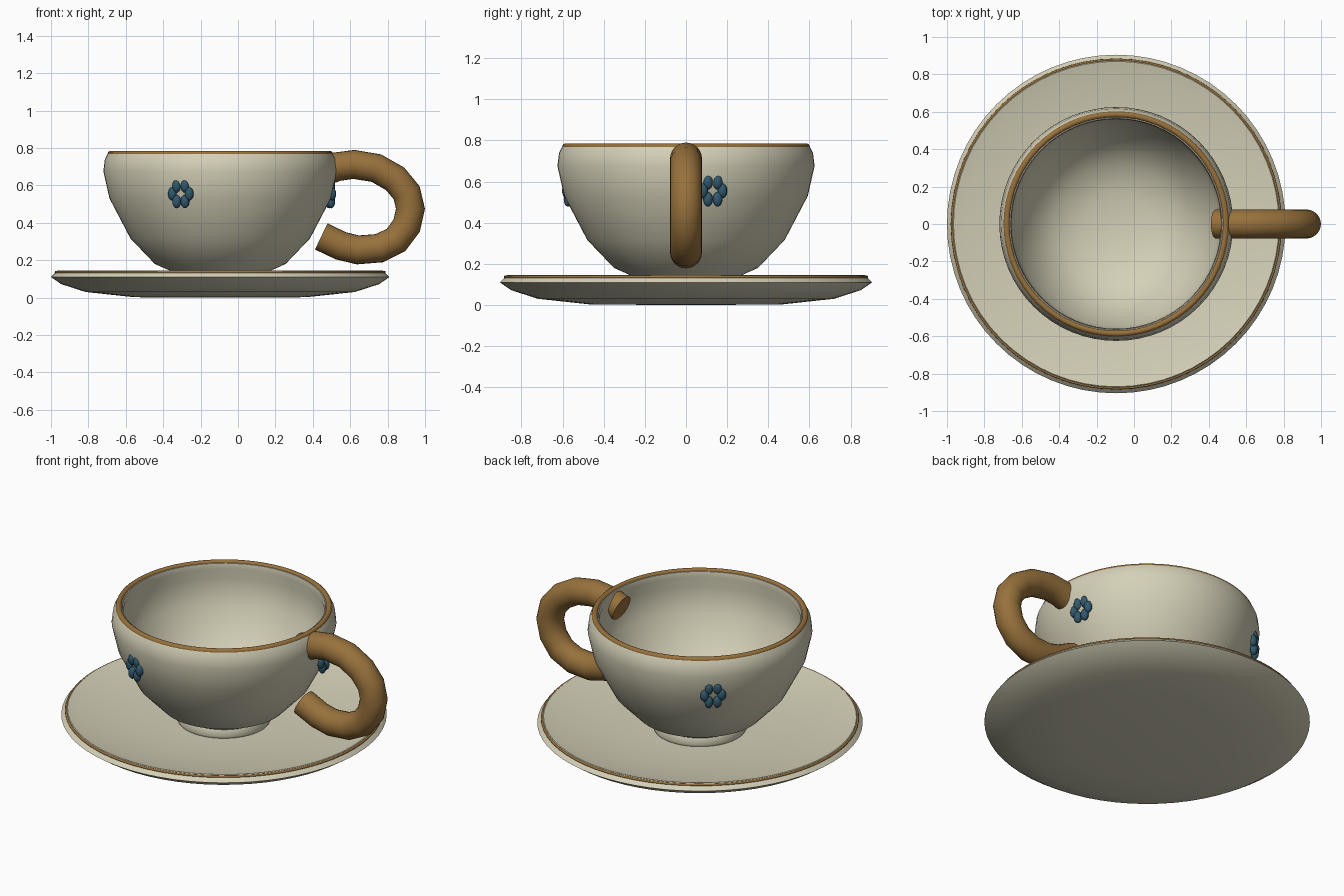
import bpy, bmesh, math
from mathutils import Vector, Matrix

if "Cube" in bpy.data.objects:
    bpy.data.objects.remove(bpy.data.objects["Cube"])

CX = -0.095  # axis of cup and saucer


def material(name, rgb):
    m = bpy.data.materials.new(name)
    m.diffuse_color = (*rgb, 1)
    m.use_nodes = True
    m.node_tree.nodes["Principled BSDF"].inputs["Base Color"].default_value = m.diffuse_color
    return m


CREAM = material("cream glaze", (0.66, 0.63, 0.475))
GOLD = material("antique gold", (0.31, 0.165, 0.045))
BLUE = material("slate blue", (0.03, 0.10, 0.155))


def finish(bm, name, mat, angle=50):
    bmesh.ops.recalc_face_normals(bm, faces=bm.faces)
    me = bpy.data.meshes.new(name)
    bm.to_mesh(me)
    bm.free()
    me.materials.append(mat)
    ob = bpy.data.objects.new(name, me)
    bpy.context.collection.objects.link(ob)
    bpy.ops.object.select_all(action='DESELECT')
    ob.select_set(True)
    bpy.context.view_layer.objects.active = ob
    bpy.ops.object.shade_smooth_by_angle(angle=math.radians(angle))
    return ob


def lathe(name, profile, mat, closed=False, n=64):
    """Revolve an (r, z) profile about the cup axis."""
    bm = bmesh.new()
    vs = [bm.verts.new((CX + r, 0, z)) for r, z in profile]
    es = [bm.edges.new(p) for p in zip(vs, vs[1:] + vs[:1] if closed else vs[1:])]
    bmesh.ops.spin(bm, geom=vs + es, cent=(CX, 0, 0), axis=(0, 0, 1),
                   angle=2 * math.pi, steps=n)
    bmesh.ops.remove_doubles(bm, verts=bm.verts, dist=1e-5)
    return finish(bm, name, mat)


def ring(name, r, z, t):
    lathe(name, [(r + t * math.cos(a * math.pi / 5), z + t * math.sin(a * math.pi / 5))
                 for a in range(10)], GOLD, closed=True)


# Saucer
lathe("saucer", [(0, 0), (0.46, 0.002), (0.72, 0.03), (0.85, 0.072), (0.905, 0.11),
                 (0.87, 0.145), (0.80, 0.128), (0.55, 0.092), (0.30, 0.08), (0, 0.08)], CREAM)
ring("saucer_trim", 0.878, 0.136, 0.007)

# Cup with foot, hollow inside
lathe("cup", [(0, 0.078), (0.255, 0.078), (0.264, 0.095), (0.25, 0.13), (0.265, 0.142),
              (0.35, 0.18), (0.48, 0.316), (0.592, 0.53), (0.625, 0.675), (0.617, 0.74),
              (0.60, 0.772), (0.565, 0.772), (0.56, 0.74), (0.575, 0.675), (0.545, 0.53),
              (0.44, 0.335), (0.32, 0.225), (0.17, 0.18), (0, 0.17)], CREAM)
ring("cup_rim_trim", 0.586, 0.768, 0.0165)

# Handle: round tube swept along a smooth path, with flat capped ends
path = [(0.437, 0.667), (0.53, 0.70), (0.62, 0.712), (0.74, 0.692), (0.84, 0.635),
        (0.902, 0.56), (0.922, 0.475), (0.902, 0.385), (0.845, 0.308), (0.755, 0.264),
        (0.64, 0.255), (0.55, 0.277), (0.445, 0.327)]
pts = [Vector((x, 0, z)) for x, z in path]
bm = bmesh.new()
loops = []
for i, p in enumerate(pts):
    t = (pts[min(i + 1, len(pts) - 1)] - pts[max(i - 1, 0)]).normalized()
    side, up = Vector((0, 1, 0)), t.cross(Vector((0, 1, 0)))
    loops.append([bm.verts.new(p + 0.0775 * (side * math.cos(a) + up * math.sin(a)))
                  for a in (k * math.pi / 12 for k in range(24))])
for a, b in zip(loops, loops[1:]):
    for k in range(24):
        j = (k + 1) % 24
        bm.faces.new((a[k], a[j], b[j], b[k]))
bm.faces.new(loops[0])
bm.faces.new(loops[-1])
finish(bm, "handle", GOLD)

# Flowers: six upright oval petals each, around the bowl
for n, deg in enumerate((12.5, 132, 249.5)):
    bm = bmesh.new()
    turn = Matrix.Translation((CX, 0, 0.555)) @ Matrix.Rotation(math.radians(deg), 4, 'Z')
    for k in range(6):
        a = k * math.pi / 3
        place = Matrix.Translation((0.602, 0.048 * math.cos(a), 0.048 * math.sin(a)))
        bmesh.ops.create_uvsphere(bm, u_segments=12, v_segments=8, radius=1,
                                  matrix=turn @ place @ Matrix.Diagonal((0.022, 0.024, 0.036, 1)))
    finish(bm, f"flower_{n + 1}", BLUE)
